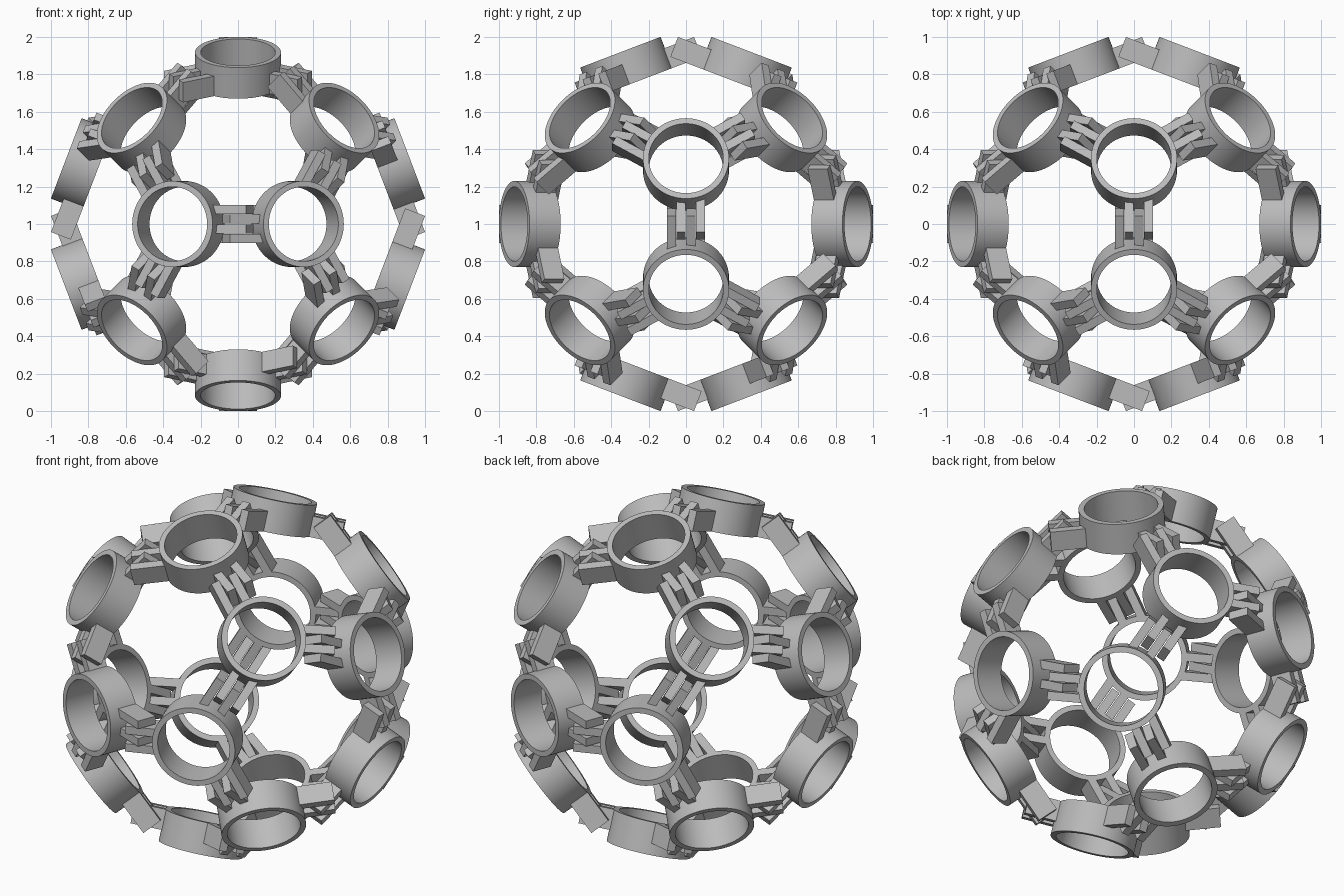
import bpy, bmesh
from math import sqrt, pi, radians
from mathutils import Matrix, Vector

cube = bpy.data.objects.get("Cube")
if cube:
    bpy.data.objects.remove(cube)

PHI = (1 + sqrt(5)) / 2
CENTRE = Vector((0, 0, 1))
BASE, TOP = 0.805, 0.983        # ring inner and outer distance from the centre
R_IN, R_OUT = 0.199, 0.23       # ring radii
FINGER_TOP, FINGER_TIP = 0.919, 0.397
PITCH, WIDTH = 0.052, 0.047     # finger spacing and width

grey = bpy.data.materials.new("plain grey")
grey.use_nodes = True
colour = (0.5, 0.5, 0.5, 1)
grey.diffuse_color = colour
grey.node_tree.nodes["Principled BSDF"].inputs["Base Color"].default_value = colour
grey.node_tree.nodes["Principled BSDF"].inputs["Roughness"].default_value = 0.6


def finish(bm, name):
    bmesh.ops.recalc_face_normals(bm, faces=bm.faces)
    mesh = bpy.data.meshes.new(name)
    bm.to_mesh(mesh)
    bm.free()
    mesh.materials.append(grey)
    return mesh


def place(name, mesh, matrix):
    ob = bpy.data.objects.new(name, mesh)
    bpy.context.collection.objects.link(ob)
    ob.matrix_world = matrix
    return ob


# Ring: a rectangular profile spun about the radial axis
def ring_mesh():
    bm = bmesh.new()
    corners = [(R_IN, BASE), (R_OUT, BASE), (R_OUT, TOP), (R_IN, TOP)]
    vs = [bm.verts.new((r, 0, h)) for r, h in corners]
    es = [bm.edges.new((vs[i], vs[i - 1])) for i in range(4)]
    bmesh.ops.spin(bm, geom=vs + es, cent=(0, 0, 0), axis=(0, 0, 1),
                   angle=2 * pi, steps=72, use_merge=True)
    bmesh.ops.remove_doubles(bm, verts=bm.verts, dist=0.0001)
    return finish(bm, "ring")


# Pair of hinge fingers reaching from a ring towards its neighbour
def finger_mesh():
    bm = bmesh.new()
    for w in (-0.5 * PITCH, 1.5 * PITCH):
        start = sqrt(0.215 ** 2 - w ** 2)
        size = (FINGER_TIP - start, WIDTH, FINGER_TOP - BASE)
        mid = ((FINGER_TIP + start) / 2, w, (FINGER_TOP + BASE) / 2)
        bmesh.ops.create_cube(bm, size=1, matrix=Matrix.Translation(mid) @ Matrix.Diagonal((*size, 1)))
    return finish(bm, "hinge_fingers")


# Ring directions: the twenty corners of a dodecahedron
signs = (-1, 1)
corners = [Vector((a, b, c)) for a in signs for b in signs for c in signs]
for a in signs:
    for b in signs:
        p, q = a / PHI, b * PHI
        corners += [Vector((p, q, 0)), Vector((0, p, q)), Vector((q, 0, p))]

ring, fingers = ring_mesh(), finger_mesh()
rings = []
for i, v in enumerate(corners):
    n = v.normalized()
    near = [u for u in corners if 0.1 < (u - v).length < 1.3]
    for k, u in enumerate(near):
        t = (u - u.dot(n) * n).normalized()
        frame = Matrix((t, n.cross(t), n)).transposed().to_4x4()
        matrix = Matrix.Translation(CENTRE) @ frame
        place(f"hinge_fingers_{i + 1}_{k + 1}", fingers, matrix)
        if k == 0:
            rings.append(place(f"ring_{i + 1}", ring, matrix))

# Smooth walls with crisp rims
bpy.ops.object.select_all(action='DESELECT')
rings[0].select_set(True)
bpy.context.view_layer.objects.active = rings[0]
bpy.ops.object.shade_smooth_by_angle(angle=radians(30))
